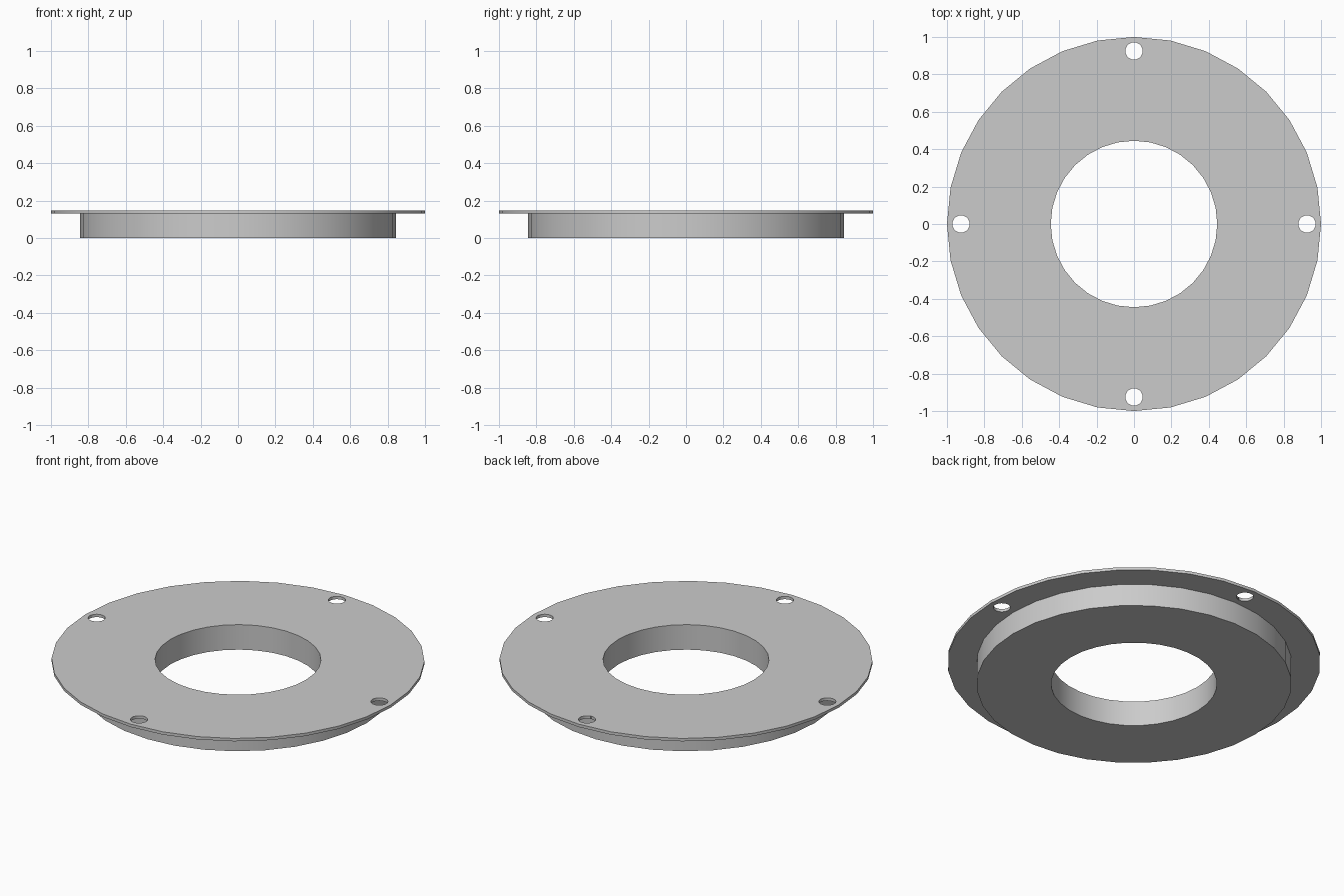
import bpy, bmesh
from math import cos, sin, tau

SEGMENTS = 32
BORE, DRUM, RIM = 0.445, 0.845, 1.0
FLANGE_Z, TOP_Z = 0.131, 0.148
HOLE_RADIUS, HOLE_CENTRE = 0.046, 0.925

cube = bpy.data.objects.get("Cube")
if cube:
    bpy.data.objects.remove(cube, do_unlink=True)

# Plain grey finish
grey = bpy.data.materials.new("plain_grey")
grey.use_nodes = True
colour = (0.6, 0.6, 0.6, 1)
grey.diffuse_color = colour
grey.node_tree.nodes["Principled BSDF"].inputs["Base Color"].default_value = colour


def lathe(name, profile):
    """Revolve a closed (radius, height) profile around z."""
    bm = bmesh.new()
    rings = [[bm.verts.new((r * cos(tau * i / SEGMENTS), r * sin(tau * i / SEGMENTS), z))
              for r, z in profile] for i in range(SEGMENTS)]
    count = len(profile)
    for i, ring in enumerate(rings):
        following = rings[(i + 1) % SEGMENTS]
        for j in range(count):
            k = (j + 1) % count
            bm.faces.new((ring[j], following[j], following[k], ring[k]))
    bmesh.ops.recalc_face_normals(bm, faces=bm.faces)
    mesh = bpy.data.meshes.new(name)
    bm.to_mesh(mesh)
    bm.free()
    mesh.materials.append(grey)
    obj = bpy.data.objects.new(name, mesh)
    bpy.context.collection.objects.link(obj)
    return obj


# Drum with a central bore and a thin flange on top
flanged_ring = lathe("flanged_ring", [
    (BORE, 0), (DRUM, 0), (DRUM, FLANGE_Z),
    (RIM, FLANGE_Z), (RIM, TOP_Z), (BORE, TOP_Z)])

# Four bolt holes through the flange
for i in range(4):
    angle = tau * i / 4
    bpy.ops.mesh.primitive_cylinder_add(
        vertices=SEGMENTS, radius=HOLE_RADIUS, depth=0.2,
        location=(HOLE_CENTRE * cos(angle), HOLE_CENTRE * sin(angle), TOP_Z))
    cutter = bpy.context.object
    cutter.name = f"bolt_hole_cutter_{i + 1}"
    cutter.data.materials.append(grey)
    cut = flanged_ring.modifiers.new(f"bolt_hole_{i + 1}", 'BOOLEAN')
    cut.operation = 'DIFFERENCE'
    cut.solver = 'EXACT'
    cut.object = cutter
    bpy.ops.object.select_all(action='DESELECT')
    flanged_ring.select_set(True)
    bpy.context.view_layer.objects.active = flanged_ring
    bpy.ops.object.modifier_apply(modifier=cut.name)
    bpy.data.objects.remove(cutter, do_unlink=True)

# Smooth round walls with crisp rims
bpy.ops.object.shade_smooth_by_angle()
